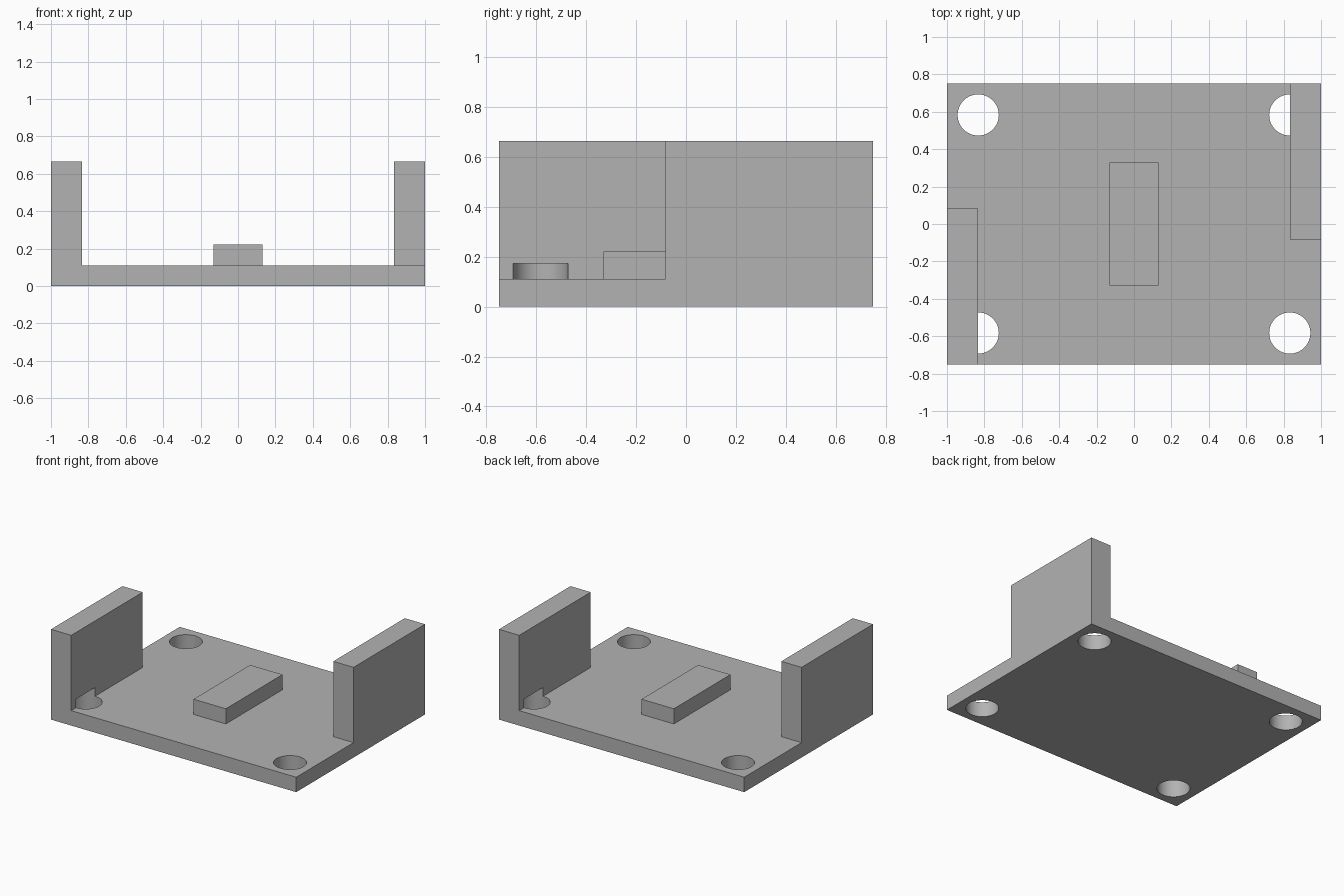
import bpy
import math

cube = bpy.data.objects.get("Cube")
if cube:
    bpy.data.objects.remove(cube, do_unlink=True)

grey = bpy.data.materials.new("plain_grey")
grey.use_nodes = True
colour = (0.45, 0.45, 0.45, 1)
grey.diffuse_color = colour
grey.node_tree.nodes["Principled BSDF"].inputs["Base Color"].default_value = colour

HALF_X, HALF_Y = 1.0, 0.75
BASE_TOP, WALL_TOP = 0.11, 0.665
WALL_THICK, WALL_LENGTH = 0.165, 0.833
HOLE_RADIUS, HOLE_TOP = 0.11, 0.174


def box(name, low, high):
    centre = [(a + b) / 2 for a, b in zip(low, high)]
    bpy.ops.mesh.primitive_cube_add(size=1, location=centre)
    ob = bpy.context.object
    ob.name = name
    ob.scale = [b - a for a, b in zip(low, high)]
    bpy.ops.object.transform_apply(location=True, rotation=False, scale=True)
    ob.data.materials.append(grey)
    return ob


def combine(target, tool, operation):
    tool.hide_render = True
    mod = target.modifiers.new(operation.lower(), 'BOOLEAN')
    mod.operation = operation
    mod.solver = 'EXACT'
    mod.object = tool
    bpy.context.view_layer.objects.active = target
    bpy.ops.object.modifier_apply(modifier=mod.name)
    bpy.data.objects.remove(tool, do_unlink=True)


# Base plate, with the two staggered side walls merged into it
bracket = box("bracket_base_and_walls", (-HALF_X, -HALF_Y, 0), (HALF_X, HALF_Y, BASE_TOP))
inner = HALF_X - WALL_THICK
reach = HALF_Y - WALL_LENGTH
right_wall = box("right_wall", (-HALF_X, -HALF_Y, 0), (-inner, -reach, WALL_TOP))
left_wall = box("left_wall", (inner, reach, 0), (HALF_X, HALF_Y, WALL_TOP))
combine(bracket, right_wall, 'UNION')
combine(bracket, left_wall, 'UNION')

# Corner holes, which also notch the feet of the walls
for sx in (-1, 1):
    for sy in (-1, 1):
        bpy.ops.mesh.primitive_cylinder_add(
            vertices=64, radius=HOLE_RADIUS, depth=HOLE_TOP + 0.1,
            location=(sx * 0.833, sy * 0.583, (HOLE_TOP - 0.1) / 2))
        cutter = bpy.context.object
        cutter.name = "hole_cutter"
        cutter.data.materials.append(grey)
        combine(bracket, cutter, 'DIFFERENCE')

# Raised block in the middle
block = box("centre_block", (-0.132, -0.33, BASE_TOP), (0.132, 0.33, 0.222))

# Smooth hole walls, sharp edges elsewhere
bpy.ops.object.select_all(action='DESELECT')
bracket.select_set(True)
bpy.context.view_layer.objects.active = bracket
bpy.ops.object.shade_smooth_by_angle(angle=math.radians(30))
